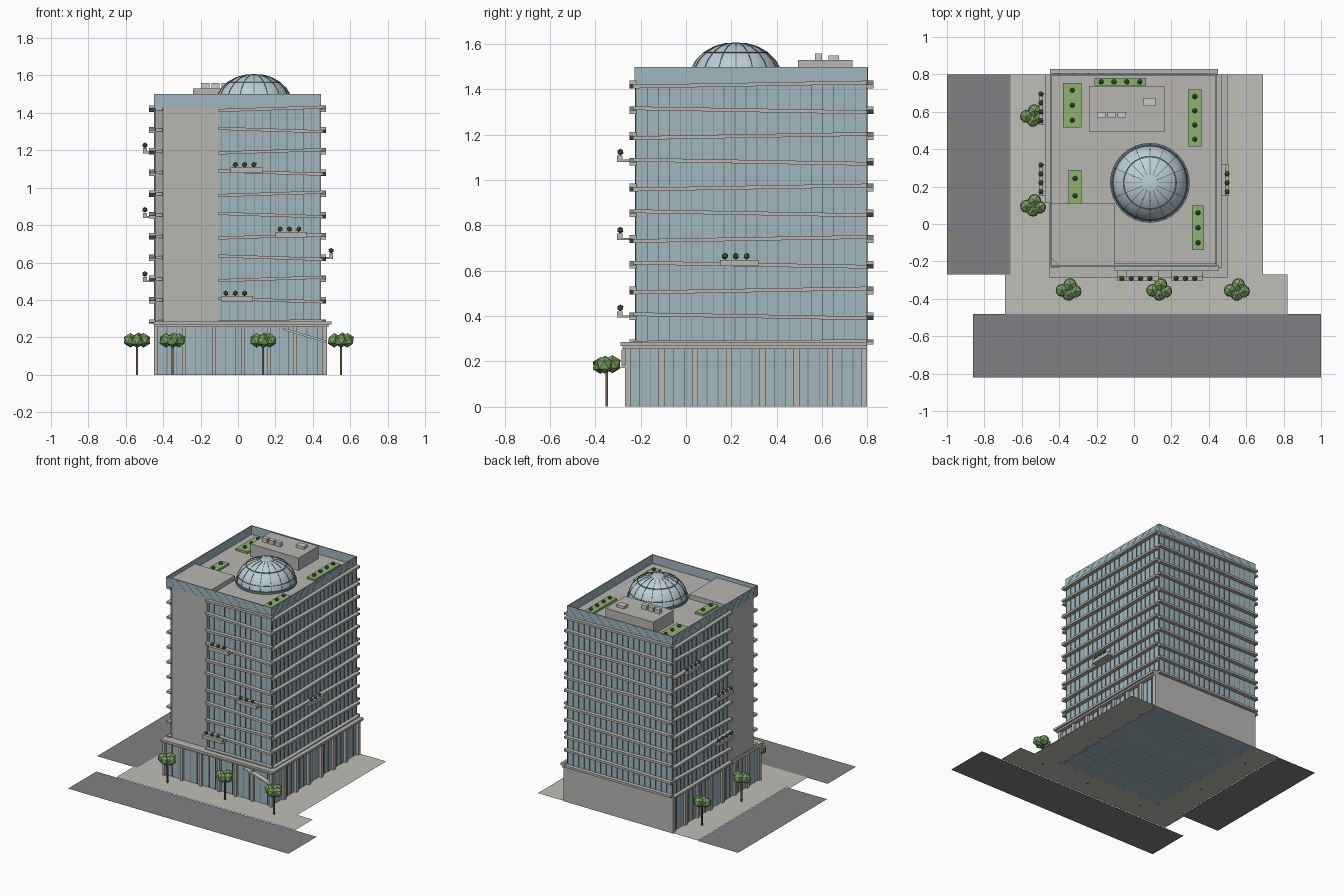
import bpy, bmesh, math, random
from mathutils import Matrix, Vector

if "Cube" in bpy.data.objects:
    bpy.data.objects.remove(bpy.data.objects["Cube"])

random.seed(4)


def material(name, r, g, b):
    m = bpy.data.materials.new(name)
    m.diffuse_color = (r, g, b, 1)
    m.use_nodes = True
    m.node_tree.nodes["Principled BSDF"].inputs["Base Color"].default_value = m.diffuse_color
    return m


GLASS = material("glass", 0.36, 0.47, 0.52)
FRAME = material("frame", 0.16, 0.2, 0.22)
ROAD = material("asphalt", 0.22, 0.22, 0.23)
PAVING = material("paving", 0.52, 0.51, 0.47)
STONE = material("stone", 0.48, 0.47, 0.45)
GRASS = material("grass", 0.27, 0.45, 0.17)
LEAF = material("leaf", 0.2, 0.36, 0.13)
SHRUB = material("shrub", 0.07, 0.17, 0.06)
BARK = material("bark", 0.16, 0.11, 0.07)
DOME = material("dome_glass", 0.5, 0.62, 0.68)


class Part:
    """Collects simple solids into one named object."""
    def __init__(self, name, mat=None):
        self.name, self.mat, self.bm = name, mat, bmesh.new()

    def box(self, x0, x1, y0, y1, z0, z1, tilt=0, axis=0):
        c = Vector(((x0 + x1) / 2, (y0 + y1) / 2, (z0 + z1) / 2))
        size = Matrix.Diagonal((x1 - x0, y1 - y0, z1 - z0, 1))
        vs = bmesh.ops.create_cube(self.bm, size=1, matrix=Matrix.Translation(c) @ size)["verts"]
        for v in vs:
            v.co.z += tilt if v.co[axis] > c[axis] else -tilt
        return self

    def beam(self, p, q, w):
        p, q = Vector(p), Vector(q)
        d = q - p
        m = Matrix.Translation((p + q) / 2) @ d.to_track_quat('Z', 'Y').to_matrix().to_4x4()
        bmesh.ops.create_cube(self.bm, size=1, matrix=m @ Matrix.Diagonal((w, w, d.length, 1)))
        return self

    def ball(self, x, y, z, r, sub=1):
        m = Matrix.Translation((x, y, z)) @ Matrix.Rotation(random.uniform(0, 6), 4, 'Z')
        bmesh.ops.create_icosphere(self.bm, subdivisions=sub, radius=r, matrix=m)
        return self

    def prism(self, pts, z0, z1):
        f = self.bm.faces.new([self.bm.verts.new((x, y, z0)) for x, y in pts])
        top = bmesh.ops.extrude_face_region(self.bm, geom=[f])["geom"]
        for v in top:
            if isinstance(v, bmesh.types.BMVert):
                v.co.z = z1
        bmesh.ops.recalc_face_normals(self.bm, faces=self.bm.faces[:])
        return self

    def plane(self, x0, x1, y0, y1, z):
        self.bm.faces.new([self.bm.verts.new(p) for p in
                           ((x0, y0, z), (x1, y0, z), (x1, y1, z), (x0, y1, z))])
        return self

    def done(self):
        me = bpy.data.meshes.new(self.name)
        self.bm.to_mesh(me)
        self.bm.free()
        if self.mat:
            me.materials.append(self.mat)
        ob = bpy.data.objects.new(self.name, me)
        bpy.context.collection.objects.link(ob)
        return ob


def steps(a, b, n):
    return [a + (b - a) * i / n for i in range(n + 1)]


# Ground
Part("roads", ROAD).plane(-1, -0.66, -0.27, 0.8, 0).plane(-0.86, 1, -0.82, -0.48, 0).done()
Part("pavement", PAVING).plane(-0.66, 0.69, -0.27, 0.8, 0.003).plane(-0.69, 0.82, -0.48, -0.27, 0.003).done()

# Podium: glazing, columns, cornice, blank rear wall
Part("podium_glass", GLASS).box(-0.435, 0.455, -0.25, 0.79, 0, 0.262).done()
Part("podium_rear_wall", STONE).box(-0.45, 0.475, 0.785, 0.8, 0, 0.28).done()
cols, bars = Part("podium_columns", STONE), Part("podium_mullions", FRAME)
fx = (-0.44, -0.29, -0.13, 0.025, 0.165, 0.305, 0.465)
for x in fx:
    cols.box(x - 0.01, x + 0.01, -0.27, -0.245, 0, 0.262)
sy = steps(-0.257, 0.785, 7)
for y in sy:
    cols.box(0.45, 0.475, y - 0.013, y + 0.013, 0, 0.262)
    cols.box(-0.45, -0.43, y - 0.013, y + 0.013, 0, 0.262)
cols.done()
for a, b in zip(fx, fx[1:]):
    for t in (0.4, 0.75):
        x = a + (b - a) * t
        bars.box(x - 0.002, x + 0.002, -0.253, -0.249, 0, 0.262)
for a, b in zip(sy, sy[1:]):
    for t in (0.35, 0.68):
        y = a + (b - a) * t
        bars.box(-0.438, 0.458, y - 0.002, y + 0.002, 0, 0.262)
bars.done()
Part("podium_cornice", STONE).box(-0.45, 0.485, -0.28, 0.8, 0.255, 0.27) \
    .box(-0.452, 0.5, -0.29, 0.8, 0.268, 0.285).done()
Part("entrance_canopy").box(0.24, 0.47, -0.285, -0.25, 0.205, 0.217, -0.034).done()

# Tower glazing (L-shaped) and solid core with chamfered corner
Part("tower_glass", GLASS).prism([(-0.445, 0.11), (-0.11, 0.11), (-0.11, -0.22), (0.44, -0.22),
                                  (0.44, 0.798), (-0.445, 0.798)], 0.28, 1.425).done()
Part("core_wall", STONE).prism([(-0.445, 0.112), (-0.445, -0.18), (-0.40, -0.225), (-0.105, -0.225),
                                (-0.105, 0.112)], 0.28, 1.47).done()

# Vertical mullions on all four sides
mull = Part("tower_mullions", FRAME)
W, P = 0.0016, 0.004
for x in steps(-0.09, 0.438, 12):
    mull.box(x - W, x + W, -0.22 - P, -0.218, 0.285, 1.42)
for y in steps(-0.218, 0.796, 21):
    mull.box(0.438, 0.44 + P, y - W, y + W, 0.285, 1.42)
for y in steps(0.14, 0.796, 14):
    mull.box(-0.445 - P, -0.443, y - W, y + W, 0.285, 1.42)
for x in steps(-0.443, 0.438, 19):
    mull.box(x - W, x + W, 0.796, 0.798 + P, 0.285, 1.42)
mull.done()

# Floor ledges, leaning alternately up and down
ledge = Part("floor_ledges", STONE)
for i in range(11):
    z = 0.285 + 0.1137 * i
    s = 0.009 if i % 2 == 0 else -0.009
    if i == 0:
        s = 0.003
    a, b = z - 0.008, z + 0.008
    ledge.box(-0.105, 0.455, -0.25, -0.218, a, b, s)
    ledge.box(0.438, 0.47, -0.235, 0.8, a, b, s, 1)
    ledge.box(-0.475, -0.443, 0.112, 0.8, a, b, -s, 1)
    ledge.box(-0.45, 0.45, 0.796, 0.828, a, b, -s)
    ledge.box(-0.44, -0.405, -0.235, -0.18, a, b)
ledge.done()

# Roof deck and glass parapet with crossed bracing
Part("roof_deck", STONE).box(-0.44, 0.435, -0.215, 0.793, 1.42, 1.435).done()
para = Part("parapet", GLASS)
X0, X1, Y0, Y1, Z0, Z1, T = -0.448, 0.443, -0.227, 0.802, 1.422, 1.5, 0.007
para.box(X0, X1, Y0, Y0 + T, 1.425, Z1).box(X0, X1, Y1 - T, Y1, Z0, Z1)
para.box(X0, X0 + T, Y0 + T, Y1 - T, Z0, Z1).box(X1 - T, X1, Y0 + T, Y1 - T, Z0, Z1)
para.done()
brace = Part("parapet_bracing", GLASS)
for lo, hi in ((Z0 + 0.004, Z1 - 0.004), (Z1 - 0.004, Z0 + 0.004)):
    g = steps(X0 + T, X1 - T, 11)
    for a, b in zip(g, g[1:]):
        for y in (Y0, Y1):
            brace.beam((a, y, lo), (b, y, hi), 0.003)
    g = steps(Y0 + T, Y1 - T, 13)
    for a, b in zip(g, g[1:]):
        for x in (X0, X1):
            brace.beam((x, a, lo), (x, b, hi), 0.003)
brace.done()

# Dome with ribs and rings
CX, CY, CZ, R, H, N = 0.085, 0.22, 1.445, 0.205, 0.163, 16


def dome_pt(ang, t, k=1.0):
    r = R * math.cos(t) * k
    return (CX + r * math.cos(ang), CY + r * math.sin(ang), CZ + H * math.sin(t) * k)


dome = Part("dome", DOME)
bm = dome.bm
lats = steps(0, math.radians(78), 5)
rows = [[bm.verts.new(dome_pt(2 * math.pi * i / 32, t)) for i in range(32)] for t in lats]
for lo, hi in zip(rows, rows[1:]):
    for i in range(32):
        bm.faces.new((lo[i], lo[(i + 1) % 32], hi[(i + 1) % 32], hi[i]))
tip = bm.verts.new((CX, CY, CZ + H))
for i in range(32):
    bm.faces.new((rows[-1][i], rows[-1][(i + 1) % 32], tip))
ob = dome.done()
for p in ob.data.polygons:
    p.use_smooth = True
ribs = Part("dome_ribs", FRAME)
for i in range(N):
    a = 2 * math.pi * i / N
    for t, u in zip(lats, lats[1:]):
        ribs.beam(dome_pt(a, t), dome_pt(a, u), 0.004)
for t in lats[1:4:2]:
    for i in range(32):
        ribs.beam(dome_pt(math.pi * i / 16, t), dome_pt(math.pi * (i + 1) / 16, t), 0.004)
ribs.done()
bpy.ops.mesh.primitive_cylinder_add(vertices=32, radius=0.213, depth=0.02, location=(CX, CY, 1.441))
bpy.context.object.name = "dome_base"
bpy.context.object.data.materials.append(FRAME)

# Plant room and vents
Part("plant_room", STONE).box(-0.24, 0.165, 0.495, 0.735, 1.43, 1.53).done()
vents = Part("roof_vents")
for x in (-0.175, -0.12, -0.065):
    vents.box(x - 0.022, x + 0.022, 0.57, 0.6, 1.53, 1.56)
vents.box(0.05, 0.115, 0.63, 0.675, 1.53, 1.55).done()

# Roof gardens
beds, shrubs = Part("roof_beds", GRASS), Part("shrubs", SHRUB)
for x0, x1, y0, y1, n in ((-0.38, -0.28, 0.515, 0.755, 3), (-0.21, 0.065, 0.74, 0.78, 4),
                          (0.29, 0.36, 0.415, 0.72, 4), (-0.35, -0.28, 0.105, 0.29, 2),
                          (0.31, 0.375, -0.14, 0.1, 3)):
    beds.box(x0, x1, y0, y1, 1.433, 1.45)
    for k in range(n):
        t = (k + 0.5) / n
        wide = x1 - x0 > y1 - y0
        x = x0 + (x1 - x0) * (t if wide else 0.5)
        y = y0 + (y1 - y0) * (0.5 if wide else t)
        shrubs.ball(x, y, 1.46, 0.015)
beds.done()

# Planted balconies: slab plus outer trough
balc = Part("balconies", STONE)
for x, z in ((-0.04, 1.08), (0.2, 0.735), (-0.09, 0.392)):
    balc.box(x, x + 0.17, -0.305, -0.218, z, z + 0.01).box(x, x + 0.17, -0.305, -0.28, z, z + 0.028)
    for k in range(3):
        shrubs.ball(x + 0.025 + 0.05 * k, -0.29, z + 0.044, 0.015)
for side, y, z, n in ((1, 0.15, 0.62, 3), (-1, 0.53, 1.183, 4), (-1, 0.15, 0.838, 4), (-1, 0.15, 0.495, 4)):
    for a, b, h in ((0.438, 0.508, 0.01), (0.487, 0.508, 0.028)):
        a, b = sorted((side * a, side * b))
        balc.box(a, b, y, y + 0.17, z, z + h)
    for k in range(n):
        shrubs.ball(side * 0.498, y + 0.022 + 0.048 * k, z + 0.044, 0.015)
balc.done()
shrubs.done()

# Street trees
trunks, crowns = Part("tree_trunks", BARK), Part("tree_crowns", LEAF)
for x, y in ((-0.54, 0.58), (-0.54, 0.1), (-0.35, -0.35), (0.135, -0.35), (0.55, -0.35)):
    trunks.box(x - 0.005, x + 0.005, y - 0.005, y + 0.005, 0, 0.18)
    for dx, dy, dz, r in ((-0.035, -0.005, 0, 0.039), (0.035, -0.01, 0, 0.039),
                          (0.008, 0.025, 0.003, 0.04), (0, -0.028, -0.003, 0.037)):
        crowns.ball(x + dx, y + dy, 0.184 + dz, r)
trunks.done()
crowns.done()
